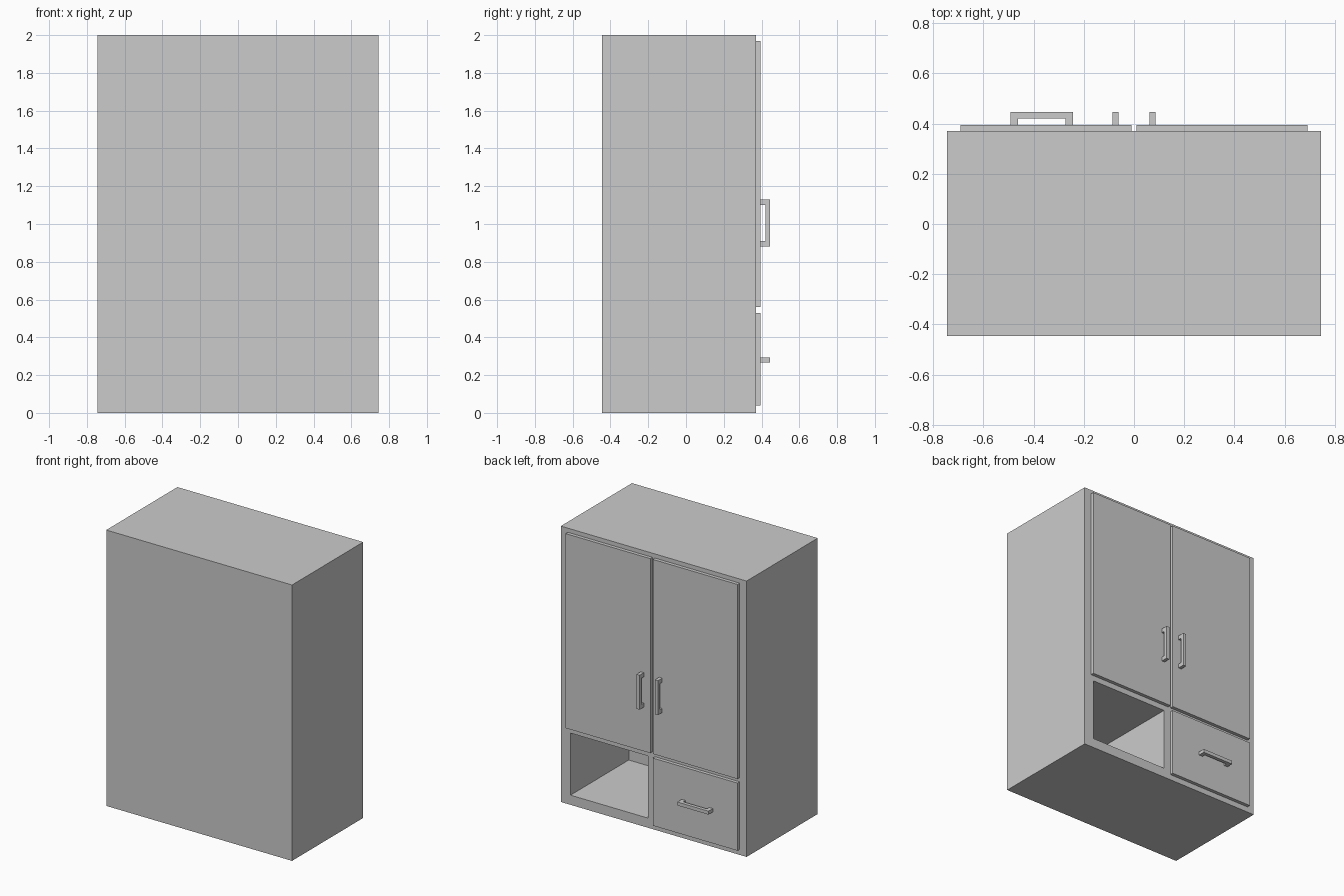
import bpy, bmesh
from mathutils import Matrix, Vector

if "Cube" in bpy.data.objects:
    bpy.data.objects.remove(bpy.data.objects["Cube"])

FRONT = 0.37      # plane of the cabinet's open face
DOOR = 0.395      # outer plane of doors and drawer


def add_object(name, bm):
    bmesh.ops.recalc_face_normals(bm, faces=bm.faces)
    mesh = bpy.data.meshes.new(name)
    bm.to_mesh(mesh)
    bm.free()
    obj = bpy.data.objects.new(name, mesh)
    bpy.context.collection.objects.link(obj)
    return obj


def box(name, x, y, z):
    size = [b - a for a, b in (x, y, z)]
    mid = [(a + b) / 2 for a, b in (x, y, z)]
    bm = bmesh.new()
    bmesh.ops.create_cube(bm, size=1, matrix=Matrix.Translation(mid) @ Matrix.Diagonal((*size, 1)))
    return add_object(name, bm)


def handle(name, x, z, upright, length=0.25, width=0.025, leg=0.03, reach=0.05, bar=0.025):
    """U-shaped pull: profile in (along, out), extruded across its width."""
    h = length / 2
    profile = [(-h, 0), (-h, reach), (h, reach), (h, 0),
               (h - leg, 0), (h - leg, reach - bar), (leg - h, reach - bar), (leg - h, 0)]
    bm = bmesh.new()
    face = bm.faces.new([bm.verts.new((a, o, -width / 2)) for a, o in profile])
    ext = bmesh.ops.extrude_face_region(bm, geom=[face])
    bmesh.ops.translate(bm, vec=(0, 0, width),
                        verts=[v for v in ext["geom"] if isinstance(v, bmesh.types.BMVert)])
    turn = Matrix.Rotation(1.5707963, 4, 'Y') if upright else Matrix()
    bmesh.ops.transform(bm, verts=bm.verts, matrix=Matrix.Translation((x, DOOR, z)) @ turn)
    return add_object(name, bm)


# Cabinet body with an open cubby cut into its lower part
body = box("cabinet_body", (-0.745, 0.745), (-0.445, FRONT), (0, 2))
cutter = box("cubby_cutter", (0.045, 0.667), (-0.297, FRONT + 0.1), (0.07, 0.52))
cutter.hide_render = True
cutter.hide_set(True)
cut = body.modifiers.new("cubby", 'BOOLEAN')
cut.operation = 'DIFFERENCE'
cut.solver = 'EXACT'
cut.object = cutter

# Pair of tall doors with upright handles
for side, s in (("left", 1), ("right", -1)):
    box(side + "_door", sorted((s * 0.01, s * 0.69)), (FRONT, DOOR), (0.56, 1.97))
    handle(side + "_door_handle", s * 0.0735, 1.005, True)

# Drawer front with a level handle
box("drawer_front", (-0.69, -0.01), (FRONT, DOOR), (0.04, 0.53))
handle("drawer_handle", -0.367, 0.28, False)
